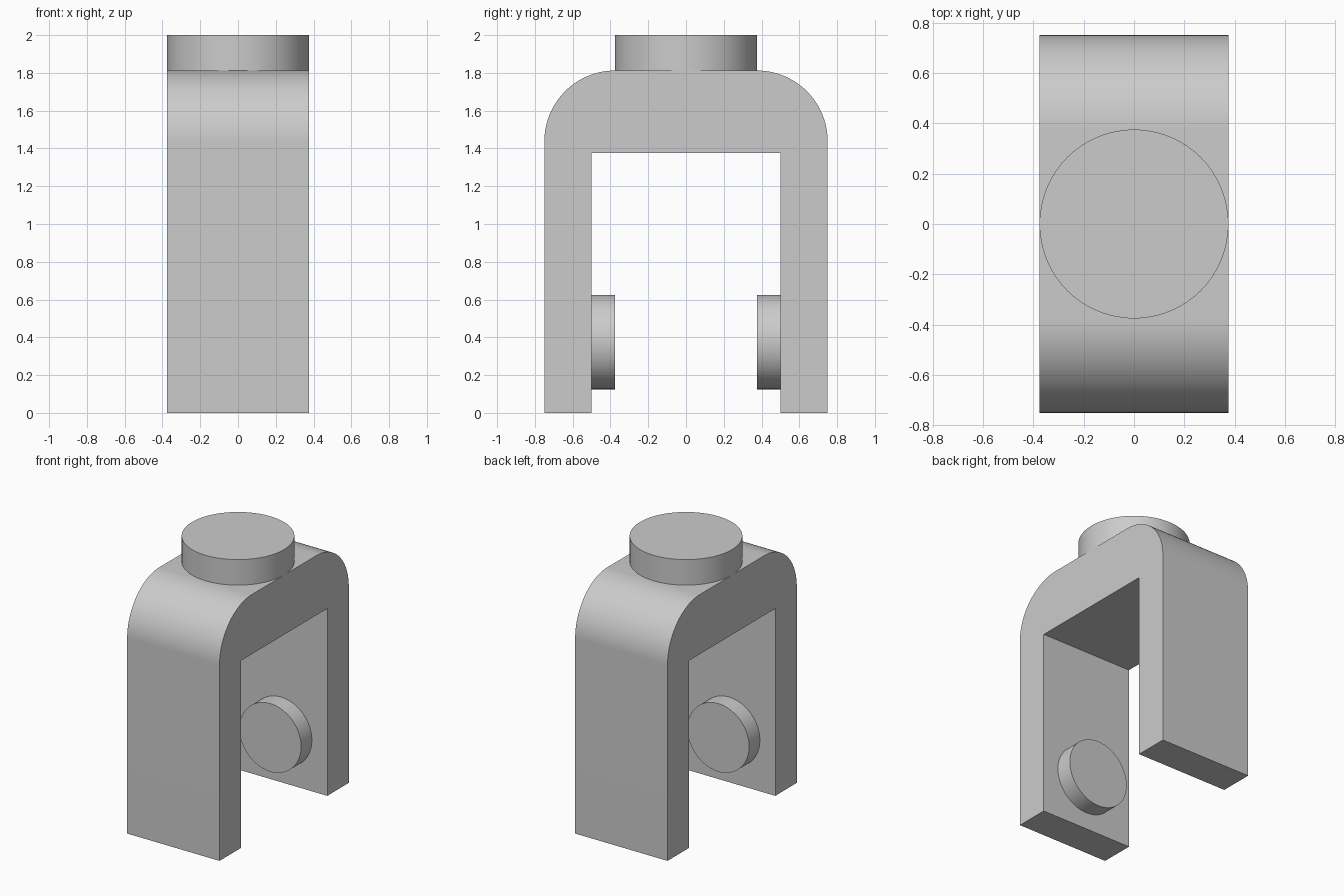
import bpy, bmesh, math
from mathutils import Matrix, Vector

cube = bpy.data.objects.get("Cube")
if cube:
    bpy.data.objects.remove(cube, do_unlink=True)

grey = bpy.data.materials.new("light_grey")
grey.use_nodes = True
colour = (0.6, 0.6, 0.6, 1)
grey.diffuse_color = colour
grey.node_tree.nodes["Principled BSDF"].inputs["Base Color"].default_value = colour

HALF_WIDTH = 0.375
OUTER, INNER = 0.75, 0.5
TOP, INNER_TOP = 1.8125, 1.375
RADIUS = 0.375


def finish(name, bm):
    bmesh.ops.recalc_face_normals(bm, faces=bm.faces)
    mesh = bpy.data.meshes.new(name)
    bm.to_mesh(mesh)
    bm.free()
    mesh.materials.append(grey)
    obj = bpy.data.objects.new(name, mesh)
    bpy.context.collection.objects.link(obj)
    bpy.ops.object.select_all(action='DESELECT')
    obj.select_set(True)
    bpy.context.view_layer.objects.active = obj
    bpy.ops.object.shade_smooth_by_angle(angle=math.radians(30))
    return obj


def disc(name, radius, depth, centre, rotation=Matrix()):
    bm = bmesh.new()
    bmesh.ops.create_cone(bm, cap_ends=True, segments=96, radius1=radius,
                          radius2=radius, depth=depth,
                          matrix=Matrix.Translation(centre) @ rotation)
    return finish(name, bm)


# Fork bracket: half outline in (y, z), mirrored and extruded across x
STEPS = 32
half = [(INNER, INNER_TOP), (INNER, 0), (OUTER, 0)]
for i in range(STEPS + 1):
    a = math.pi / 2 * i / STEPS
    half.append((OUTER - RADIUS + RADIUS * math.cos(a),
                 TOP - RADIUS + RADIUS * math.sin(a)))
outline = half + [(-y, z) for y, z in reversed(half)]
bm = bmesh.new()
face = bm.faces.new([bm.verts.new((-HALF_WIDTH, y, z)) for y, z in outline])
side = bmesh.ops.extrude_face_region(bm, geom=[face])["geom"]
bmesh.ops.translate(bm, vec=Vector((2 * HALF_WIDTH, 0, 0)),
                    verts=[v for v in side if isinstance(v, bmesh.types.BMVert)])
finish("fork_bracket", bm)

# Round boss on top
disc("top_boss", 0.375, 2 - TOP, (0, 0, (2 + TOP) / 2))

# Pegs on the inner faces of the two legs
sideways = Matrix.Rotation(math.pi / 2, 4, 'X')
for name, s in (("front_peg", -1), ("back_peg", 1)):
    disc(name, 0.25, 0.125, (0, s * 0.4375, 0.375), sideways)
